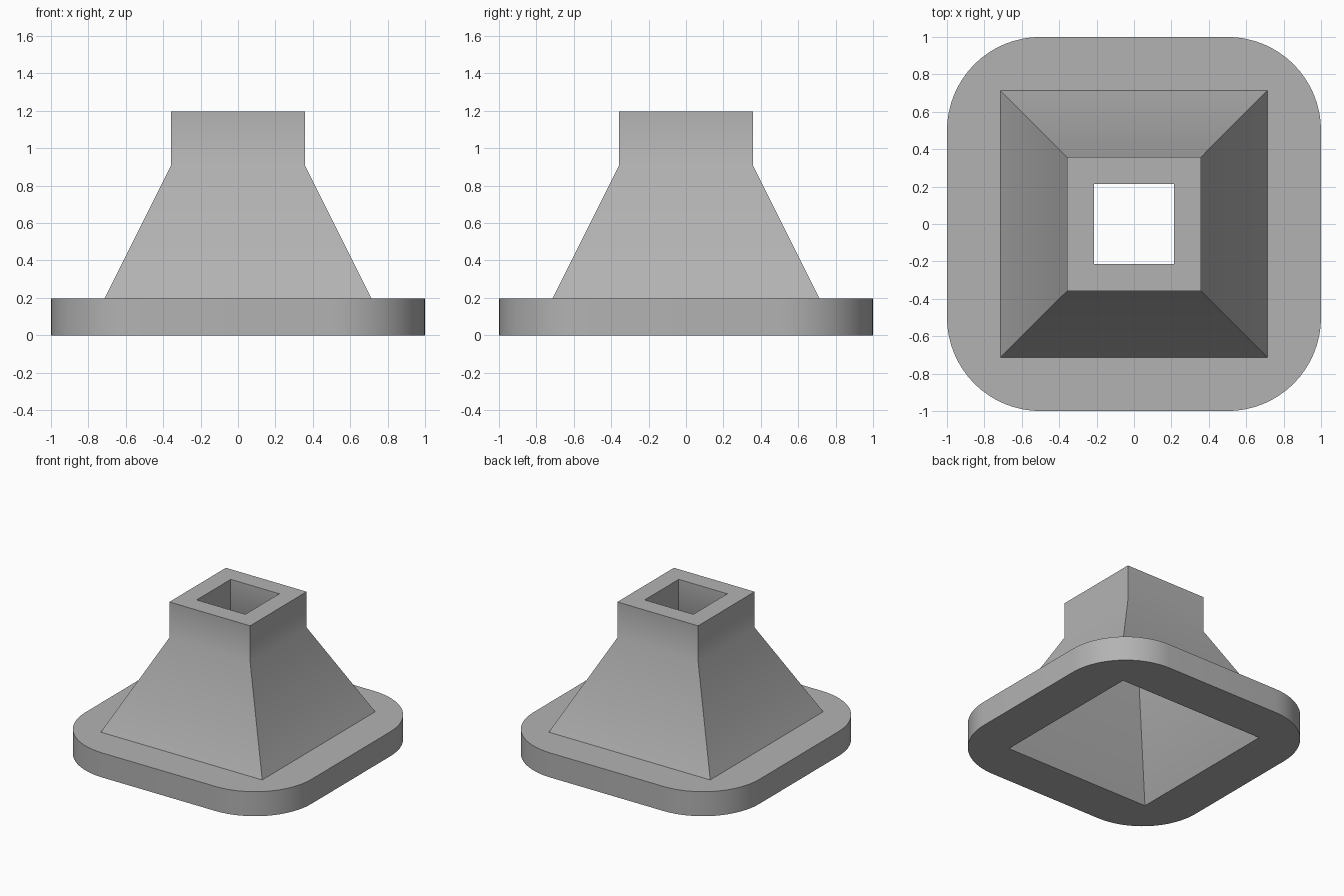
import bpy
import bmesh
import math

if "Cube" in bpy.data.objects:
    bpy.data.objects.remove(bpy.data.objects["Cube"], do_unlink=True)

GREY = (0.45, 0.45, 0.45, 1.0)
grey = bpy.data.materials.new("plain_grey")
grey.use_nodes = True
grey.diffuse_color = GREY
grey.node_tree.nodes["Principled BSDF"].inputs["Base Color"].default_value = GREY

FLANGE_TOP, NECK_START, NECK_TOP = 0.196, 0.91, 1.196
BODY_OUTER, NECK_OUTER = 0.714, 0.357
BODY_INNER, NECK_INNER = 0.643, 0.215
CORNER_RADIUS, ARC_STEPS = 0.5, 16
QUADRANTS = ((1, 1), (-1, 1), (-1, -1), (1, -1))


def square(bm, half, z):
    return [bm.verts.new((half * sx, half * sy, z)) for sx, sy in QUADRANTS]


def rounded_square(bm, half, radius, z):
    """Return four lists of vertices, one arc for each corner."""
    arcs = []
    for q, (sx, sy) in enumerate(QUADRANTS):
        arc = []
        for i in range(ARC_STEPS + 1):
            a = math.pi / 2 * (q + i / ARC_STEPS)
            arc.append(bm.verts.new((sx * (half - radius) + radius * math.cos(a),
                                     sy * (half - radius) + radius * math.sin(a), z)))
        arcs.append(arc)
    return arcs


def bridge(bm, lower, upper):
    n = len(lower)
    for i in range(n):
        j = (i + 1) % n
        bm.faces.new((lower[i], lower[j], upper[j], upper[i]))


def fill_border(bm, arcs, inner, flip):
    """Flat border between the rounded outline and the square opening."""
    for q in range(4):
        nxt = (q + 1) % 4
        corner = [inner[q]] + arcs[q]
        side = [inner[q], arcs[q][-1], arcs[nxt][0], inner[nxt]]
        for loop in (corner, side):
            bm.faces.new(loop[::-1] if flip else loop)


def finish(bm, name):
    mesh = bpy.data.meshes.new(name)
    bm.to_mesh(mesh)
    bm.free()
    mesh.materials.append(grey)
    obj = bpy.data.objects.new(name, mesh)
    bpy.context.collection.objects.link(obj)
    bpy.ops.object.select_all(action='DESELECT')
    obj.select_set(True)
    bpy.context.view_layer.objects.active = obj
    bpy.ops.object.shade_smooth_by_angle(angle=math.radians(30))


# Rounded base flange with a square opening
bm = bmesh.new()
bottom = rounded_square(bm, 1.0, CORNER_RADIUS, 0)
top = rounded_square(bm, 1.0, CORNER_RADIUS, FLANGE_TOP)
bridge(bm, sum(bottom, []), sum(top, []))
fill_border(bm, top, square(bm, BODY_OUTER, FLANGE_TOP), False)
fill_border(bm, bottom, square(bm, BODY_INNER, 0), True)
finish(bm, "base_flange")

# Hollow tapered body and neck: up the outside, over the rim, down the inside
bm = bmesh.new()
profile = ((BODY_OUTER, FLANGE_TOP), (NECK_OUTER, NECK_START), (NECK_OUTER, NECK_TOP),
           (NECK_INNER, NECK_TOP), (NECK_INNER, NECK_START), (BODY_INNER, 0))
rings = [square(bm, half, z) for half, z in profile]
for lower, upper in zip(rings, rings[1:]):
    bridge(bm, lower, upper)
finish(bm, "tapered_body")
